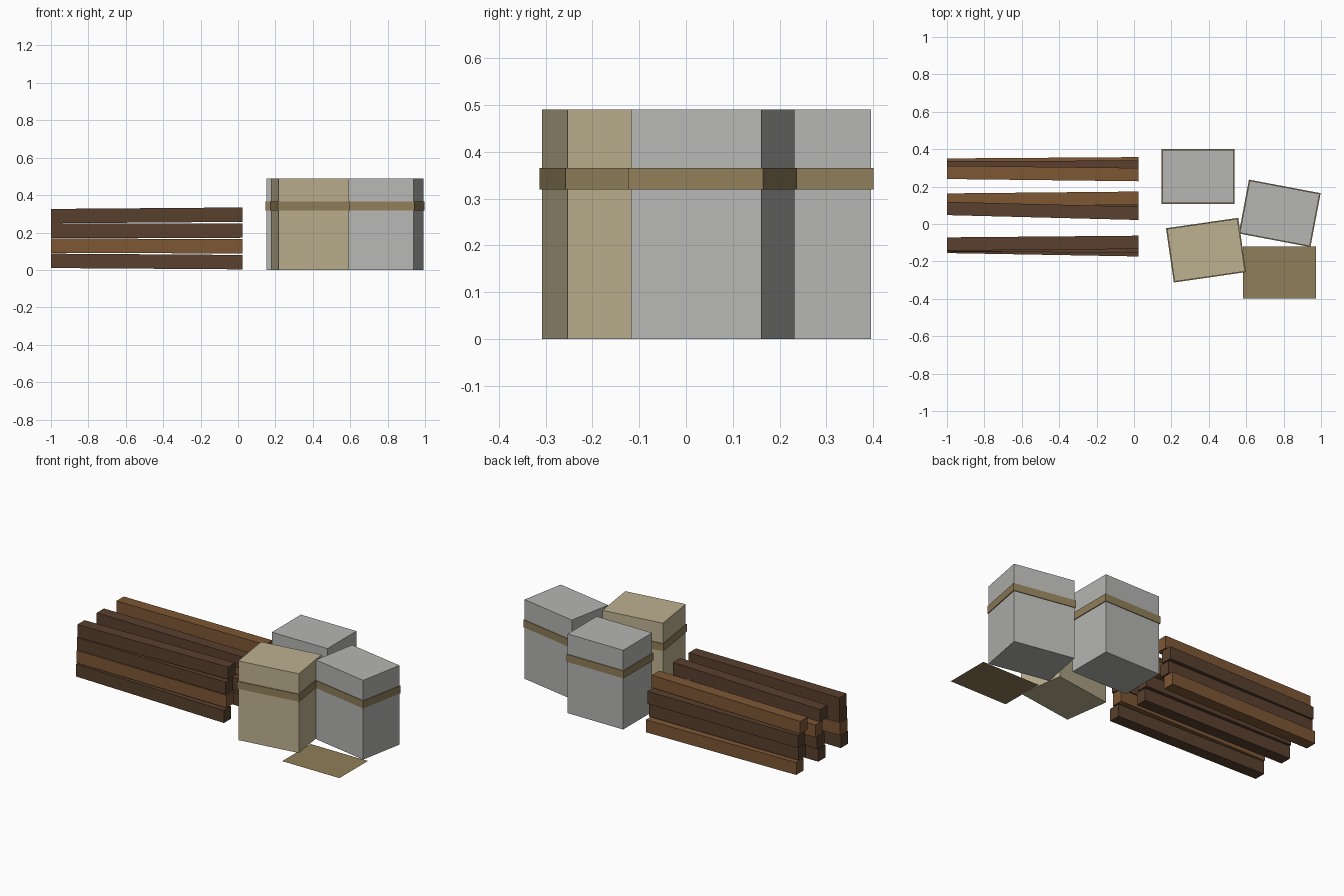
import bpy, bmesh, math
from mathutils import Matrix, Vector

if "Cube" in bpy.data.objects:
    bpy.data.objects.remove(bpy.data.objects["Cube"])


def material(name, rgb):
    m = bpy.data.materials.new(name)
    m.diffuse_color = (*rgb, 1)
    m.use_nodes = True
    m.node_tree.nodes["Principled BSDF"].inputs["Base Color"].default_value = m.diffuse_color
    return m


GREY = material("light grey", (0.465, 0.465, 0.455))
TAN = material("pale tan", (0.51, 0.44, 0.28))
STRAP = material("strap brown", (0.28, 0.21, 0.10))
DARK = material("dark wood", (0.10, 0.051, 0.027))
LIGHT = material("light wood", (0.205, 0.095, 0.034))


def add_object(name, bm, mat):
    bmesh.ops.recalc_face_normals(bm, faces=bm.faces)
    mesh = bpy.data.meshes.new(name)
    bm.to_mesh(mesh)
    bm.free()
    mesh.materials.append(mat)
    obj = bpy.data.objects.new(name, mesh)
    bpy.context.collection.objects.link(obj)
    return obj


def box(name, mat, x, y, z0, z1, sx, sy, angle=0):
    bm = bmesh.new()
    bmesh.ops.create_cube(bm, size=1)
    bm.transform(Matrix.Translation((x, y, (z0 + z1) / 2))
                 @ Matrix.Rotation(math.radians(angle), 4, 'Z')
                 @ Matrix.Diagonal((sx, sy, z1 - z0, 1)))
    return add_object(name, bm, mat)


def beam(name, mat, left, right, width=0.071, height=0.077):
    """Square beam between two end points given as (y centre, z bottom)."""
    bm = bmesh.new()
    bmesh.ops.create_cube(bm, size=1)
    for v in bm.verts:
        x, (y, z) = (-1.0, left) if v.co.x < 0 else (0.025, right)
        v.co = Vector((x, y + v.co.y * width, z + (v.co.z + 0.5) * height))
    return add_object(name, bm, mat)


# Strapped boxes
for label, mat, x, y, angle in (("back_box", GREY, 0.343, 0.254, 0),
                                ("side_box", GREY, 0.779, 0.057, -10.7),
                                ("front_box", TAN, 0.385, -0.140, 8.2)):
    box(label, mat, x, y, 0.0, 0.49, 0.38, 0.284, angle)
    box(label + "_strap", STRAP, x, y, 0.319, 0.365, 0.39, 0.293, angle)

# Flat sheet lying on the ground
bm = bmesh.new()
bmesh.ops.create_grid(bm, x_segments=1, y_segments=1, size=0.5)
bm.transform(Matrix.Translation((0.778, -0.26, 0.002))
             @ Matrix.Diagonal((0.392, 0.278, 1, 1)))
add_object("ground_sheet", bm, STRAP)

# Three stacks of beams: (wood, left y, right y) from the bottom up
Z_LEFT = (0.010, 0.091, 0.171, 0.249)
Z_RIGHT = (0.003, 0.088, 0.172, 0.257)
stacks = {
    "front_beam": ((DARK, -0.120, -0.138), (LIGHT, -0.113, -0.115),
                   (DARK, -0.110, -0.120), (DARK, -0.107, -0.098)),
    "middle_beam": ((DARK, 0.100, 0.090), (DARK, 0.110, 0.100),
                    (LIGHT, 0.128, 0.138), (DARK, 0.083, 0.057)),
    "back_beam": ((LIGHT, 0.315, 0.322), (DARK, 0.292, 0.290),
                  (DARK, 0.300, 0.304), (LIGHT, 0.276, 0.264)),
}
for name, layers in stacks.items():
    for i, (mat, yl, yr) in enumerate(layers):
        beam(f"{name}_{i + 1}", mat, (yl, Z_LEFT[i]), (yr, Z_RIGHT[i]))
